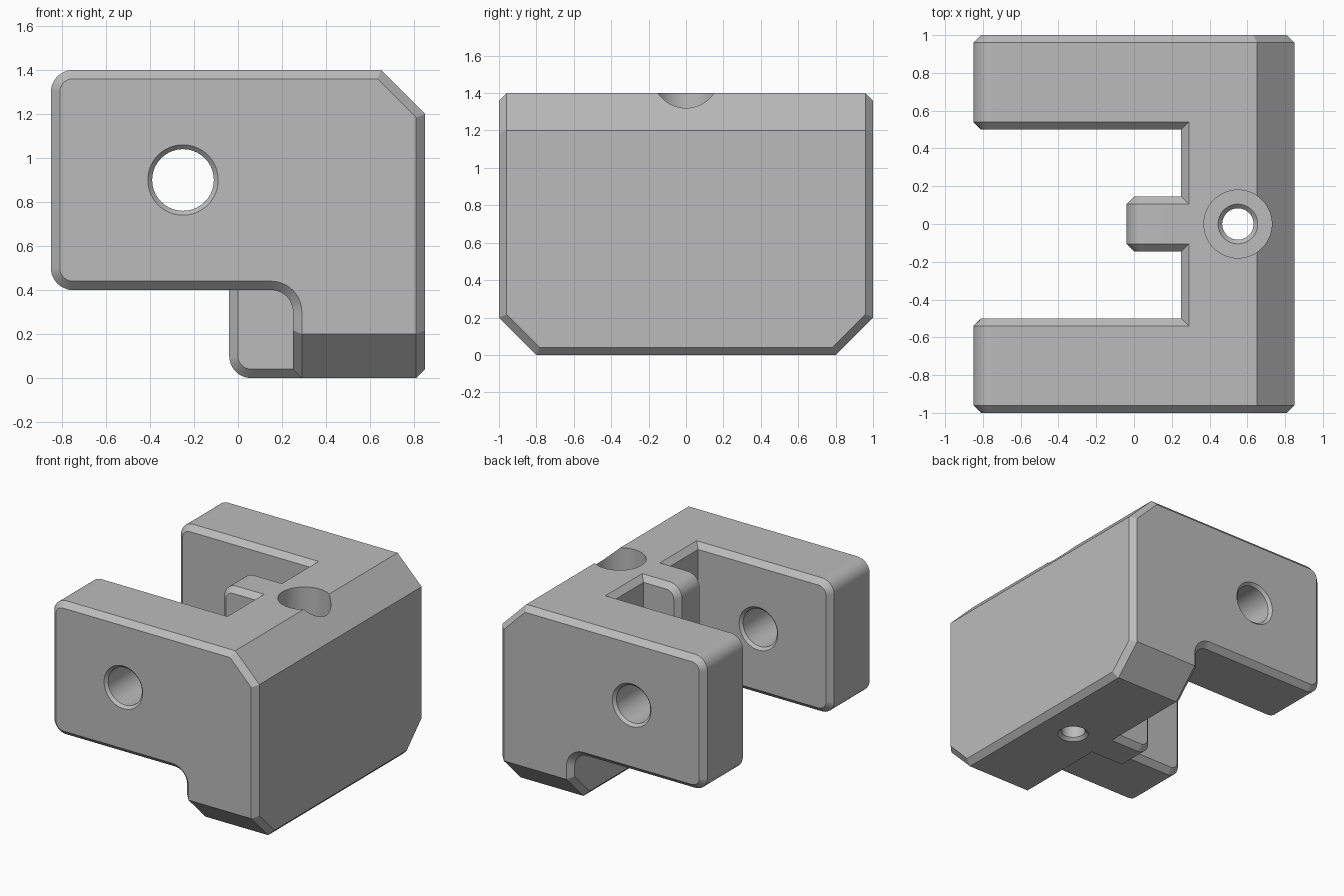
import bpy, bmesh, math
from mathutils import Vector

cube = bpy.data.objects.get("Cube")
if cube:
    bpy.data.objects.remove(cube, do_unlink=True)

CHAMFER = 0.04

grey = bpy.data.materials.new("plain_grey")
grey.use_nodes = True
grey.diffuse_color = (0.5, 0.5, 0.5, 1)
grey.node_tree.nodes["Principled BSDF"].inputs["Base Color"].default_value = (0.5, 0.5, 0.5, 1)


def along_y(u, v, t):
    return (u, t, v)


def along_x(u, v, t):
    return (t, u, v)


def rounded(corners, steps=12):
    """Counter-clockwise outline; a third value rounds that square corner."""
    out = []
    for i, c in enumerate(corners):
        p = Vector(c[:2])
        if len(c) == 2:
            out.append(p)
            continue
        a = (Vector(corners[i - 1][:2]) - p).normalized()
        b = (Vector(corners[(i + 1) % len(corners)][:2]) - p).normalized()
        for k in range(steps + 1):
            w = math.pi / 2 * k / steps
            out.append(p + c[2] * (a * (1 - math.sin(w)) + b * (1 - math.cos(w))))
    return out


def inset(points, d):
    """Mitred inward offset of a counter-clockwise outline."""
    out = []
    for i, p in enumerate(points):
        e = (p - points[i - 1]).normalized()
        f = (points[(i + 1) % len(points)] - p).normalized()
        n, m = Vector((-e.y, e.x)), Vector((-f.y, f.x))
        out.append(p + (n + m) * d / (1 + n.dot(m)))
    return out


def add_loops(name, loops):
    """Skin a stack of equal loops and close both ends."""
    bm = bmesh.new()
    rings = [[bm.verts.new(co) for co in loop] for loop in loops]
    n = len(rings[0])
    for r, s in zip(rings, rings[1:]):
        for i in range(n):
            j = (i + 1) % n
            bm.faces.new((r[i], r[j], s[j], s[i]))
    bm.faces.new(rings[0])
    bm.faces.new(rings[-1])
    bmesh.ops.recalc_face_normals(bm, faces=bm.faces)
    mesh = bpy.data.meshes.new(name)
    bm.to_mesh(mesh)
    bm.free()
    mesh.materials.append(grey)
    ob = bpy.data.objects.new(name, mesh)
    bpy.context.collection.objects.link(ob)
    return ob


def prism(name, corners, t0, t1, place):
    """Extruded outline with chamfered rims at both ends."""
    full = rounded(corners)
    small = inset(full, CHAMFER)
    stack = ((small, t0), (full, t0 + CHAMFER), (full, t1 - CHAMFER), (small, t1))
    return add_loops(name, [[place(p.x, p.y, t) for p in pts] for pts, t in stack])


def bore(name, profile, cx, c, place, sides=64):
    """Round cutter from (radius, distance) pairs."""
    ring = [2 * math.pi * k / sides for k in range(sides)]
    return add_loops(name, [[place(cx + r * math.cos(a), c + r * math.sin(a), t) for a in ring]
                            for r, t in profile])


def combine(ob, other, operation):
    mod = ob.modifiers.new("combine", "BOOLEAN")
    mod.operation, mod.object, mod.solver = operation, other, "EXACT"
    bpy.context.view_layer.objects.active = ob
    bpy.ops.object.modifier_apply(modifier=mod.name)
    bpy.data.objects.remove(other, do_unlink=True)


# Main wall: cross-section with cut lower corners, trimmed by the sloped top
body = prism("bracket_body",
             [(-0.8, 0), (0.8, 0), (1, 0.2), (1, 1.4), (-1, 1.4), (-1, 0.2)],
             0.25, 0.85, along_x)
trim = prism("slope_trim", [(0, -0.2), (1, -0.2), (1, 1.05), (0.65, 1.4), (0, 1.4)],
             -1, 1, along_y)
combine(body, trim, "INTERSECT")

# Two side arms, blended into the wall below
arm_outline = [(-0.85, 0.4, 0.1), (0.25, 0.4, 0.1), (0.25, 0.25),
               (0.5, 0.25), (0.5, 1.4), (-0.85, 1.4, 0.1)]
for name, start in (("front_arm", -1), ("back_arm", 0.5)):
    combine(body, prism(name, arm_outline, start, start + 0.5, along_y), "UNION")

# Central tab
tab = prism("centre_tab", [(-0.04, 0, 0.1), (0.36, 0), (0.36, 1.4), (-0.04, 1.4, 0.1)],
            -0.145, 0.145, along_y)
combine(body, tab, "UNION")

# Cross holes with countersunk rims through each arm
for s in (-1, 1):
    hole = bore("cross_hole", [(0.18, s * 0.48), (0.14, s * 0.52),
                               (0.14, s * 0.98), (0.18, s * 1.02)], -0.25, 0.9, along_y)
    combine(body, hole, "DIFFERENCE")

# Vertical screw hole with counterbore
screw = bore("screw_hole", [(0.127, -0.022), (0.083, 0.022), (0.083, 0.678),
                            (0.105, 0.7), (0.18, 0.7), (0.18, 1.5)],
             0.55, 0, lambda u, v, t: (u, v, t))
combine(body, screw, "DIFFERENCE")

# Smooth the rounds, keep the flats flat
bpy.ops.object.select_all(action="DESELECT")
body.select_set(True)
bpy.context.view_layer.objects.active = body
bpy.ops.object.shade_smooth_by_angle(angle=math.radians(25))
weighted = body.modifiers.new("flat_faces", "WEIGHTED_NORMAL")
weighted.keep_sharp = True
